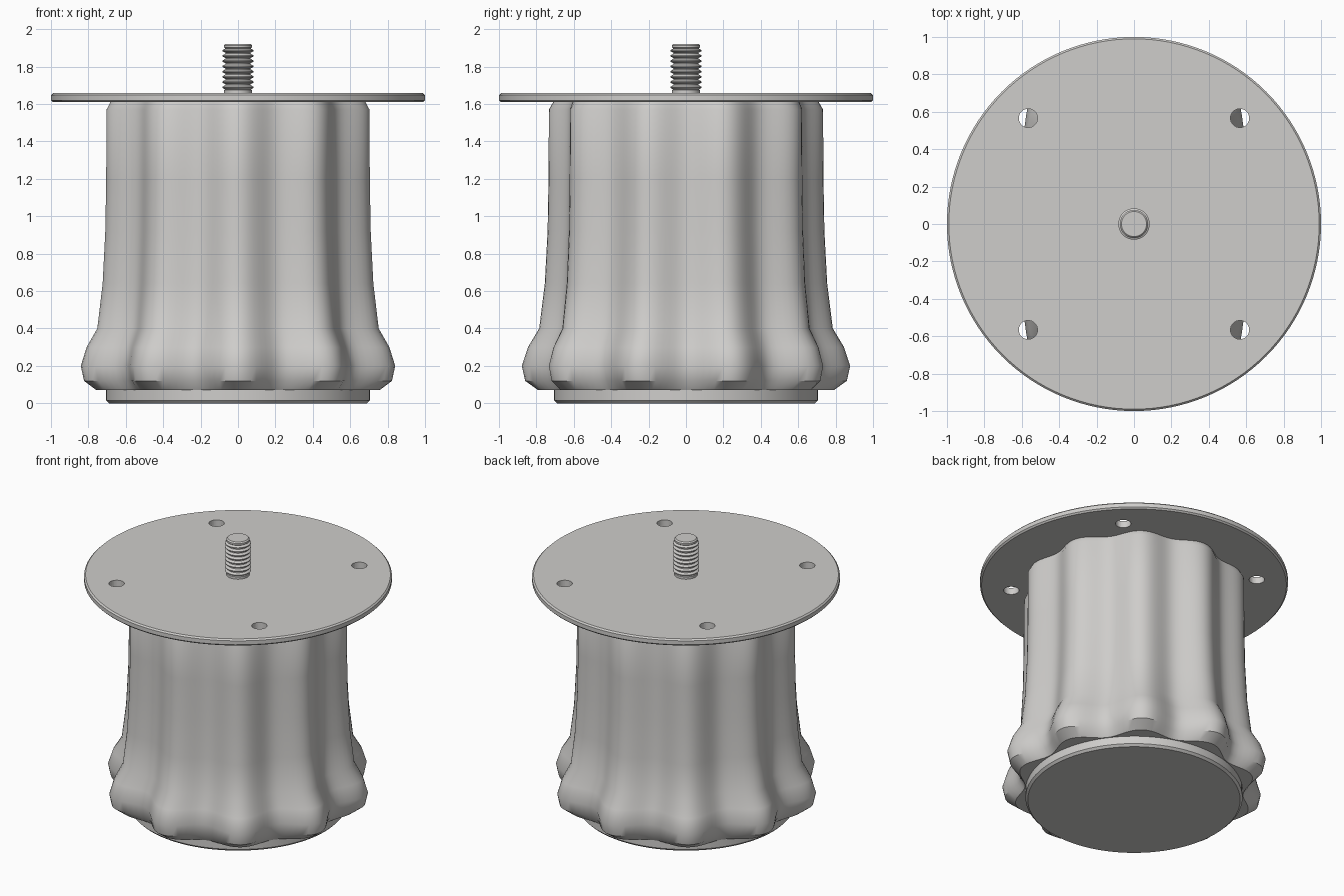
import bpy
import bmesh
from math import cos, sin, pi, radians

cube = bpy.data.objects.get("Cube")
if cube:
    bpy.data.objects.remove(cube, do_unlink=True)

steel = bpy.data.materials.new("light_grey_metal")
steel.use_nodes = True
grey = (0.62, 0.61, 0.595, 1)
steel.diffuse_color = grey
steel.node_tree.nodes["Principled BSDF"].inputs["Base Color"].default_value = grey

LOBES = 10


def lathe(name, rings, segments, smooth_angle=30):
    """Closed solid from rings of (ridge radius, valley radius, height)."""
    bm = bmesh.new()
    loops = []
    for ridge, valley, z in rings:
        loop = []
        for i in range(segments):
            a = 2 * pi * i / segments - pi / 2
            t = 0.5 + 0.5 * cos(LOBES * (a + pi / 2))
            r = valley + (ridge - valley) * t
            loop.append(bm.verts.new((r * cos(a), r * sin(a), z)))
        loops.append(loop)
    for low, high in zip(loops, loops[1:]):
        for i in range(segments):
            j = (i + 1) % segments
            bm.faces.new((low[i], low[j], high[j], high[i]))
    bm.faces.new(loops[0][::-1])
    bm.faces.new(loops[-1])
    mesh = bpy.data.meshes.new(name)
    bm.to_mesh(mesh)
    bm.free()
    mesh.materials.append(steel)
    obj = bpy.data.objects.new(name, mesh)
    bpy.context.collection.objects.link(obj)
    smooth(obj, smooth_angle)
    return obj


def smooth(obj, angle):
    bpy.ops.object.select_all(action="DESELECT")
    obj.select_set(True)
    bpy.context.view_layer.objects.active = obj
    bpy.ops.object.shade_smooth_by_angle(angle=radians(angle))


def round_rings(points):
    return [(r, r, z) for r, z in points]


# Base pad
lathe("base_pad", round_rings([(0.69, 0), (0.705, 0.015), (0.705, 0.075)]), 96)

# Fluted body flaring into a lobed foot
lathe("fluted_body", [
    (0.70, 0.66, 0.07),
    (0.79, 0.71, 0.07),
    (0.86, 0.74, 0.12),
    (0.878, 0.755, 0.20),
    (0.845, 0.735, 0.30),
    (0.785, 0.695, 0.40),
    (0.755, 0.675, 0.64),
    (0.74, 0.665, 0.92),
    (0.735, 0.662, 1.20),
    (0.733, 0.66, 1.57),
    (0.71, 0.65, 1.61),
], 160, 35)

# Mounting flange with four bolt holes
flange = lathe("mounting_flange", round_rings([
    (0.99, 1.61), (1.0, 1.62), (1.0, 1.648), (0.99, 1.658)]), 128)
for sx in (-1, 1):
    for sy in (-1, 1):
        bpy.ops.mesh.primitive_cylinder_add(
            vertices=32, radius=0.05, depth=0.3,
            location=(sx * 0.566, sy * 0.566, 1.63))
        cutter = bpy.context.object
        cutter.hide_render = True
        cutter.data.materials.append(steel)
        cut = flange.modifiers.new("bolt_hole", "BOOLEAN")
        cut.operation = "DIFFERENCE"
        cut.solver = "EXACT"
        cut.object = cutter
        bpy.context.view_layer.objects.active = flange
        bpy.ops.object.modifier_apply(modifier=cut.name)
        bpy.data.objects.remove(cutter, do_unlink=True)
smooth(flange, 30)

# Threaded stud
stud = [(0.075, 1.65), (0.075, 1.675)]
pitch = 0.028
for k in range(8):
    z = 1.675 + k * pitch
    stud += [(0.068, z + 0.003), (0.084, z + 0.012),
             (0.084, z + 0.017), (0.068, z + 0.026)]
stud += [(0.075, 1.902), (0.075, 1.914), (0.067, 1.922)]
lathe("threaded_stud", round_rings(stud), 40)
